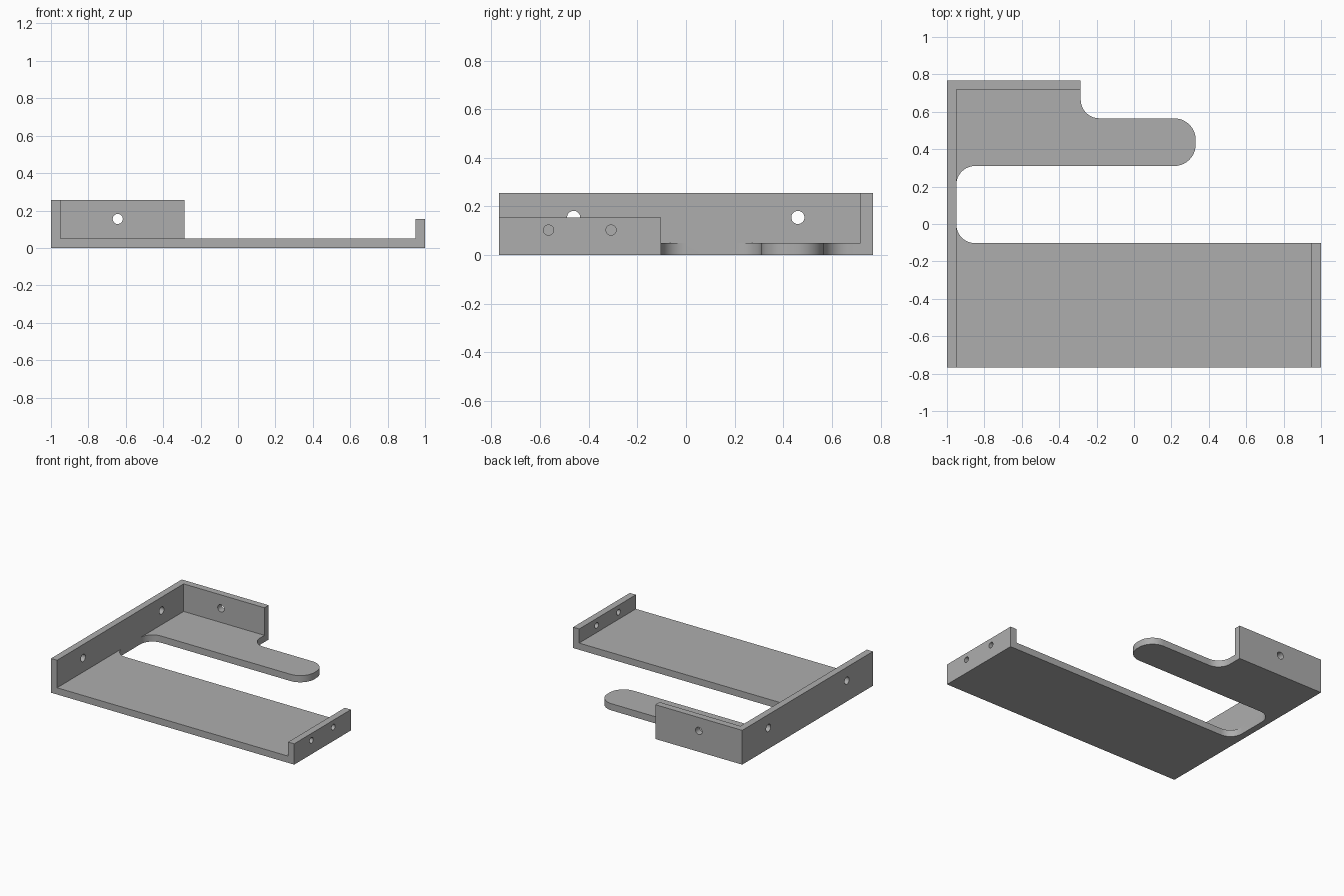
import bpy, bmesh, math
from mathutils import Vector

if "Cube" in bpy.data.objects:
    bpy.data.objects.remove(bpy.data.objects["Cube"])

grey = bpy.data.materials.new("grey_metal")
grey.diffuse_color = (0.42, 0.42, 0.42, 1)
grey.use_nodes = True
grey.node_tree.nodes["Principled BSDF"].inputs["Base Color"].default_value = grey.diffuse_color

Y = 0.768        # half depth
T = 0.05         # sheet thickness


def make_object(name, bm):
    bmesh.ops.recalc_face_normals(bm, faces=bm.faces)
    mesh = bpy.data.meshes.new(name)
    bm.to_mesh(mesh)
    bm.free()
    mesh.materials.append(grey)
    ob = bpy.data.objects.new(name, mesh)
    bpy.context.collection.objects.link(ob)
    return ob


def rounded_outline(corners, steps=10):
    """Replace each right-angled corner (x, y, radius) by an arc."""
    pts = []
    for i, (x, y, r) in enumerate(corners):
        p = Vector((x, y))
        if r == 0:
            pts.append(p)
            continue
        a = (Vector(corners[i - 1][:2]) - p).normalized() * r
        b = (Vector(corners[(i + 1) % len(corners)][:2]) - p).normalized() * r
        for k in range(steps + 1):
            t = math.pi / 2 * k / steps
            pts.append(p + a * (1 - math.sin(t)) + b * (1 - math.cos(t)))
    return pts


def plate(name, corners, height):
    bm = bmesh.new()
    face = bm.faces.new([bm.verts.new((p.x, p.y, 0)) for p in rounded_outline(corners)])
    top = bmesh.ops.extrude_face_region(bm, geom=[face])["geom"]
    bmesh.ops.translate(bm, vec=(0, 0, height),
                        verts=[v for v in top if isinstance(v, bmesh.types.BMVert)])
    return make_object(name, bm)


def box(name, lo, hi):
    bm = bmesh.new()
    bmesh.ops.create_cube(bm, size=1)
    for v in bm.verts:
        v.co = [lo[i] + (v.co[i] + 0.5) * (hi[i] - lo[i]) for i in range(3)]
    return make_object(name, bm)


def combine(target, tool, operation):
    mod = target.modifiers.new(operation, 'BOOLEAN')
    mod.operation, mod.solver, mod.object = operation, 'EXACT', tool
    bpy.context.view_layer.objects.active = target
    bpy.ops.object.modifier_apply(modifier=mod.name)
    bpy.data.objects.remove(tool)


def drill(target, center, axis, radius):
    bm = bmesh.new()
    bmesh.ops.create_cone(bm, cap_ends=True, segments=32, radius1=radius,
                          radius2=radius, depth=0.2)
    rot = Vector(axis).to_track_quat('Z', 'Y').to_matrix()
    bmesh.ops.rotate(bm, matrix=rot, verts=bm.verts)
    bmesh.ops.translate(bm, vec=center, verts=bm.verts)
    combine(target, make_object("hole_cutter", bm), 'DIFFERENCE')


# Floor sheet with the slot and the rounded tongue
bracket = plate("bracket", [
    (-1, -Y, 0), (1, -Y, 0), (1, -0.102, 0),
    (-0.95, -0.102, 0.1), (-0.95, 0.31, 0.1),
    (0.33, 0.31, 0.115), (0.33, 0.565, 0.115),
    (-0.285, 0.565, 0.1), (-0.285, Y, 0), (-1, Y, 0)], T)

# Upright flanges: left, back and the lower right one
combine(bracket, box("left_flange", (-1, -Y, 0), (-1 + T, Y, 0.255)), 'UNION')
combine(bracket, box("back_flange", (-1, Y - T, 0), (-0.285, Y, 0.255)), 'UNION')
combine(bracket, box("right_flange", (1 - T, -Y, 0), (1, -0.102, 0.155)), 'UNION')

# Screw holes
for y in (-0.462, 0.46):
    drill(bracket, (-0.975, y, 0.155), (1, 0, 0), 0.027)
drill(bracket, (-0.643, Y - T / 2, 0.155), (0, 1, 0), 0.027)
for y in (-0.565, -0.308):
    drill(bracket, (0.975, y, 0.103), (1, 0, 0), 0.021)

# Smooth the arcs, keep the edges sharp
bpy.ops.object.select_all(action='DESELECT')
bracket.select_set(True)
bpy.context.view_layer.objects.active = bracket
bpy.ops.object.shade_smooth_by_angle(angle=math.radians(30))
